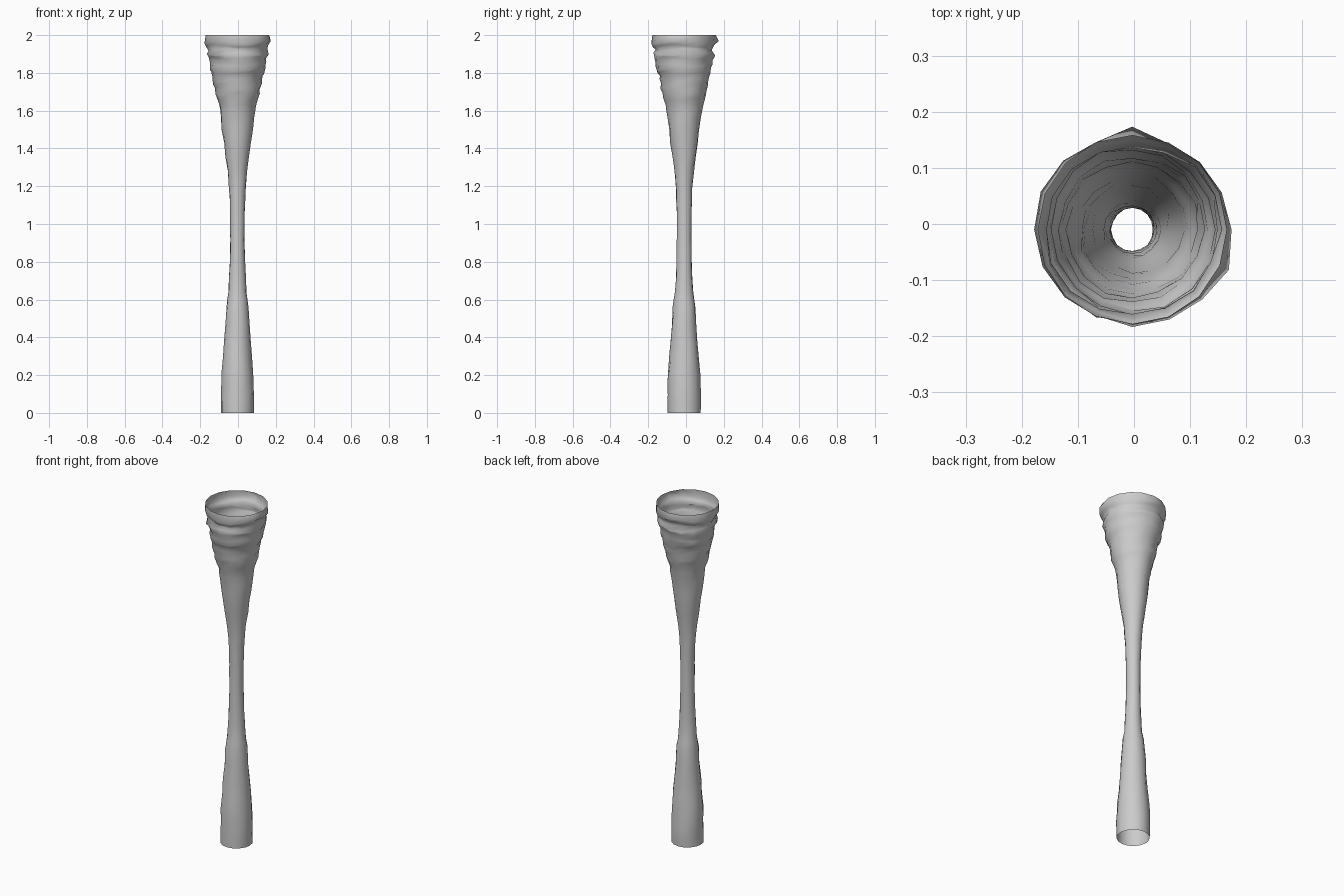
import bpy, bmesh, math, random

if "Cube" in bpy.data.objects:
    bpy.data.objects.remove(bpy.data.objects["Cube"])
random.seed(4)

SIDES = 16
CENTRE = (-.003, -.010)
# Silhouette: height, mean radius
PROFILE = [
    (0.00, .087), (0.10, .088), (0.20, .085), (0.38, .071), (0.56, .059),
    (0.64, .048), (0.78, .041), (0.92, .038), (1.06, .039), (1.18, .043),
    (1.28, .051), (1.43, .072), (1.56, .087), (1.63, .098), (1.69, .116),
    (1.74, .125), (1.78, .132), (1.82, .147), (1.86, .150), (1.90, .163),
    (1.922, .153), (1.943, .164), (1.962, .172), (2.00, .168),
]

# Add a halfway ring on every longer span
rings = [PROFILE[0]]
for (z0, r0), (z1, r1) in zip(PROFILE, PROFILE[1:]):
    if z1 - z0 > .035 and z1 < 2:
        rings.append(((z0 + z1) / 2, (r0 + r1) / 2))
    rings.append((z1, r1))

# Open fluted tube, with folds growing rougher toward the mouth
bm = bmesh.new()
rows = []
for z, r in rings:
    rough = 0 if z in (0, 2) else .032 * r
    phase = random.uniform(0, math.tau)
    row = []
    for i in range(SIDES):
        a = math.tau * i / SIDES
        rr = r + rough * (.6 * math.sin(2 * a + phase) + random.uniform(-.8, .8))
        dz = rough * 1.5 * math.sin(3 * a + phase)
        row.append(bm.verts.new((CENTRE[0] + rr * math.cos(a),
                                 CENTRE[1] + rr * math.sin(a), z + dz)))
    rows.append(row)
for lo, hi in zip(rows, rows[1:]):
    for i in range(SIDES):
        j = (i + 1) % SIDES
        bm.faces.new((lo[i], lo[j], hi[j], hi[i]))

# Small snags pulled out near the rim
for i, push in ((15, 1.04), (4, 1.08)):
    v = rows[-2][i]
    v.co.x *= push
    v.co.y *= push

for f in bm.faces:
    f.smooth = True
mesh = bpy.data.meshes.new("fluted_tube")
bm.to_mesh(mesh)
bm.free()
tube = bpy.data.objects.new("fluted_tube", mesh)
bpy.context.collection.objects.link(tube)
